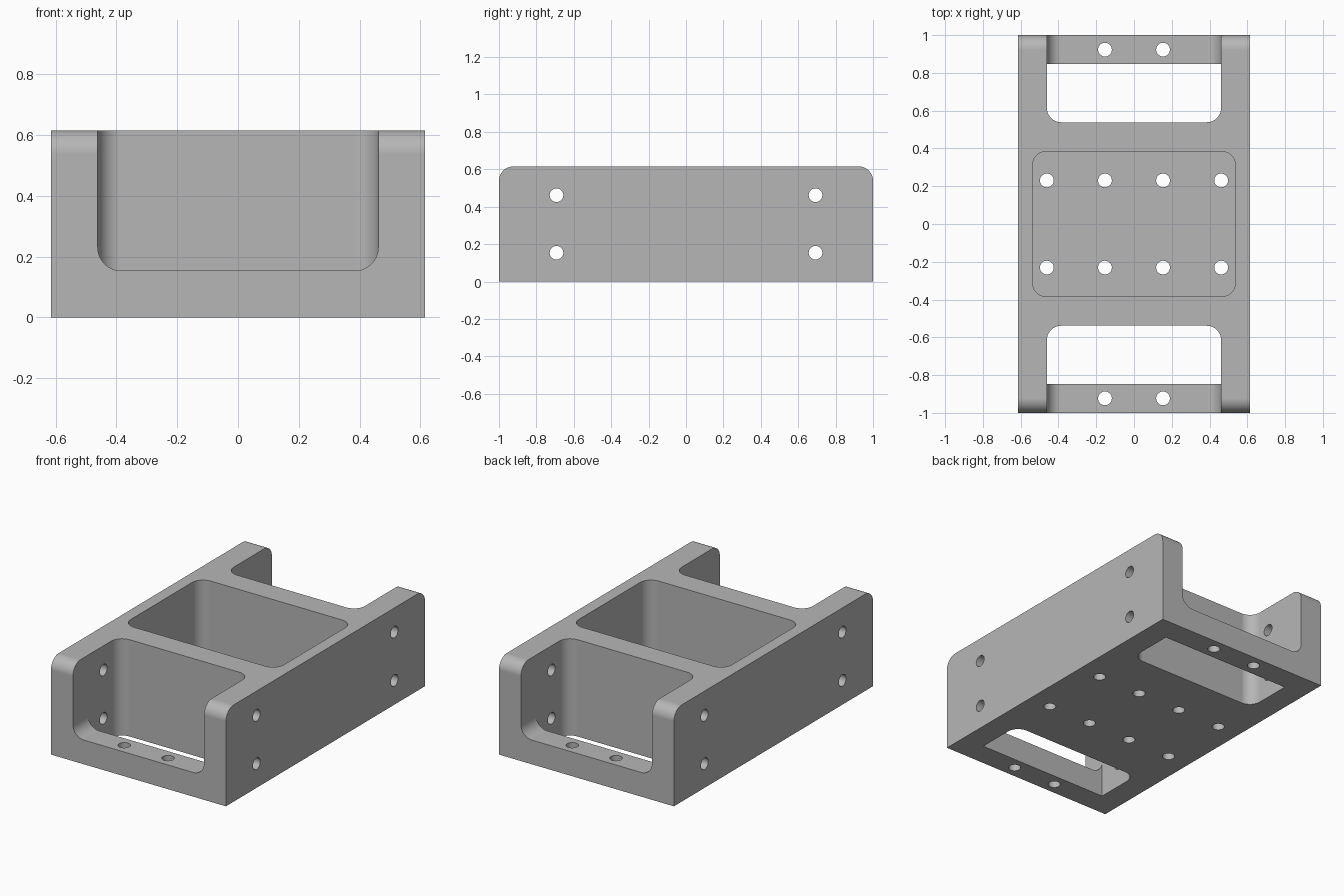
import bpy, bmesh, math
from mathutils import Vector

if "Cube" in bpy.data.objects:
    bpy.data.objects.remove(bpy.data.objects["Cube"], do_unlink=True)

U = 1 / 13                      # design unit: overall size is 16 x 26 x 8 units
R = U                           # fillet radius
HOLE_R = 0.0365

grey = bpy.data.materials.new("Machined grey")
grey.use_nodes = True
grey.diffuse_color = (0.47, 0.47, 0.47, 1)
grey.node_tree.nodes["Principled BSDF"].inputs["Base Color"].default_value = (0.47, 0.47, 0.47, 1)


def outline(a0, a1, b0, b1, rounded, seg=10):
    """Rectangle outline; rounded flags go bottom-left, bottom-right, top-right, top-left."""
    corners = [(a0, b0, 1, 1), (a1, b0, -1, 1), (a1, b1, -1, -1), (a0, b1, 1, -1)]
    pts = []
    for i, (a, b, da, db) in enumerate(corners):
        if not rounded[i]:
            pts.append((a, b))
            continue
        for k in range(seg + 1):
            t = math.pi + (i + k / seg) * math.pi / 2
            pts.append((a + da * R + R * math.cos(t), b + db * R + R * math.sin(t)))
    return pts


def circle(a, b, n=32):
    return [(a + HOLE_R * math.cos(2 * math.pi * k / n),
             b + HOLE_R * math.sin(2 * math.pi * k / n)) for k in range(n)]


def prism(name, pts, axis, lo, hi):
    """Extrude an outline along an axis from lo to hi."""
    place = {"x": lambda a, b, h: (h, a, b),
             "y": lambda a, b, h: (a, h, b),
             "z": lambda a, b, h: (a, b, h)}[axis]
    bm = bmesh.new()
    face = bm.faces.new([bm.verts.new(place(a, b, lo)) for a, b in pts])
    ext = bmesh.ops.extrude_face_region(bm, geom=[face])
    verts = [g for g in ext["geom"] if isinstance(g, bmesh.types.BMVert)]
    bmesh.ops.translate(bm, verts=verts, vec=Vector(place(0, 0, hi - lo)))
    bmesh.ops.recalc_face_normals(bm, faces=bm.faces)
    mesh = bpy.data.meshes.new(name)
    bm.to_mesh(mesh)
    bm.free()
    mesh.materials.append(grey)
    ob = bpy.data.objects.new(name, mesh)
    bpy.context.collection.objects.link(ob)
    return ob


# Main block with rounded top ends
body = prism("bracket_body", outline(-13 * U, 13 * U, 0, 8 * U, (0, 0, 1, 1)), "x", -8 * U, 8 * U)

cutters = []
# Central pocket leaving a floor
cutters.append(prism("pocket_cutter", outline(-7 * U, 7 * U, -5 * U, 5 * U, (1, 1, 1, 1)),
                     "z", 2 * U, 10 * U))
for s in (-1, 1):
    # Open notch above the end lip
    lo, hi = sorted((s * 9 * U, s * 15 * U))
    cutters.append(prism("notch_cutter", outline(-6 * U, 6 * U, 2 * U, 10 * U, (1, 1, 0, 0)),
                         "y", lo, hi))
    # Slot through the base, rounded on its inner side
    lo, hi = sorted((s * 7 * U, s * 11 * U))
    flags = (1, 1, 0, 0) if s > 0 else (0, 0, 1, 1)
    cutters.append(prism("slot_cutter", outline(-6 * U, 6 * U, lo, hi, flags), "z", -U, 10 * U))
    # Side wall holes
    for z in (2 * U, 6 * U):
        cutters.append(prism("side_hole_cutter", circle(s * 9 * U, z), "x", -9 * U, 9 * U))
    # Pocket floor holes and end lip holes
    for x in (-6, -2, 2, 6):
        cutters.append(prism("floor_hole_cutter", circle(x * U, s * 3 * U), "z", -U, 3 * U))
    for x in (-2, 2):
        cutters.append(prism("lip_hole_cutter", circle(x * U, s * 12 * U), "z", -U, 3 * U))

bpy.ops.object.select_all(action="DESELECT")
body.select_set(True)
bpy.context.view_layer.objects.active = body
for c in cutters:
    c.hide_render = True
    mod = body.modifiers.new("cut", "BOOLEAN")
    mod.operation = "DIFFERENCE"
    mod.solver = "EXACT"
    mod.object = c
    bpy.ops.object.modifier_apply(modifier=mod.name)
    bpy.data.objects.remove(c, do_unlink=True)

# Smooth fillets and holes, crisp edges, flat faces kept flat
bpy.ops.object.shade_smooth_by_angle(angle=math.radians(30))
weighted = body.modifiers.new("weighted_normals", "WEIGHTED_NORMAL")
weighted.keep_sharp = True
